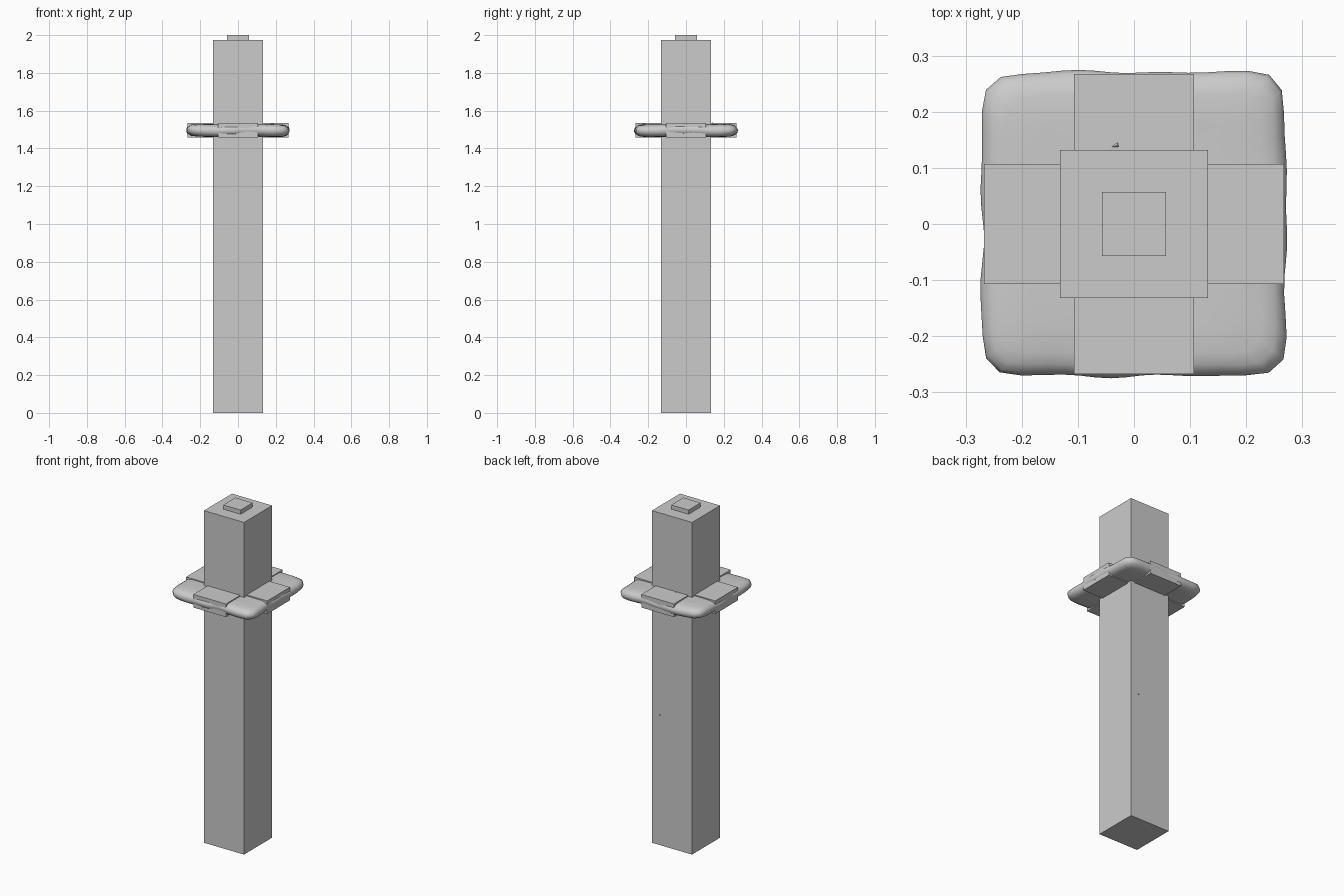
import bpy, bmesh, math

if "Cube" in bpy.data.objects:
    bpy.data.objects.remove(bpy.data.objects["Cube"])


def mesh_object(name, bm):
    bmesh.ops.recalc_face_normals(bm, faces=bm.faces)
    me = bpy.data.meshes.new(name)
    bm.to_mesh(me)
    bm.free()
    ob = bpy.data.objects.new(name, me)
    bpy.context.collection.objects.link(ob)
    return ob


def box(name, lo, hi):
    bm = bmesh.new()
    bmesh.ops.create_cube(bm, size=1)
    for v in bm.verts:
        v.co = [lo[i] + (v.co[i] + 0.5) * (hi[i] - lo[i]) for i in range(3)]
    return mesh_object(name, bm)


def chip(name, points):
    bm = bmesh.new()
    for p in points:
        bm.verts.new(p)
    bmesh.ops.convex_hull(bm, input=bm.verts)
    return mesh_object(name, bm)


# Post and small top block
W = 0.132
box("post", (-W, -W, 0), (W, W, 1.975))
box("top_block", (-0.057, -0.057, 1.97), (0.057, 0.057, 2.0))

# Four flat plates around the post
P, R, Z0, Z1 = 0.107, 0.267, 1.457, 1.535
box("plate_right", (W, -P, Z0), (R, P, Z1))
box("plate_left", (-R, -P, Z0), (-W, P, Z1))
box("plate_back", (-P, W, Z0), (P, R, Z1))
box("plate_front", (-P, -R, Z0), (P, -W, Z1))

# Lumpy soft collar: rounded-square rings stacked with a rounded edge
N = 64
profile = [(0.13, 1.463), (0.17, 1.462), (0.22, 1.462), (0.245, 1.465),
           (0.262, 1.474), (0.270, 1.487), (0.271, 1.500), (0.266, 1.513),
           (0.252, 1.523), (0.23, 1.528), (0.18, 1.529), (0.13, 1.529)]
bm = bmesh.new()
rings = []
for size, z in profile:
    ring = []
    for k in range(N):
        a = 2 * math.pi * (k + 0.5) / N
        c, s = math.cos(a), math.sin(a)
        r = size / (abs(c) ** 11 + abs(s) ** 11) ** (1 / 11)
        edge = (size - 0.13) / 0.14
        r += edge * (0.002 * math.sin(7 * a + 1) + 0.002 * math.sin(12 * a + z * 40))
        dz = 0.003 * edge * math.sin(5 * a + 2)
        ring.append(bm.verts.new((r * c, r * s, z + dz)))
    rings.append(ring)
for lower, upper in zip(rings, rings[1:]):
    for k in range(N):
        j = (k + 1) % N
        bm.faces.new((lower[k], lower[j], upper[j], upper[k]))
bm.faces.new(rings[0][::-1])
bm.faces.new(rings[-1])
for f in bm.faces:
    f.smooth = True
mesh_object("soft_collar", bm)

# Tiny chips: one poking through the back plate, one on the post's back face
chip("plate_chip", [(-0.058, 0.132, 1.53), (-0.022, 0.132, 1.53),
                    (-0.028, 0.154, 1.53), (-0.03, 0.14, 1.538)])
chip("post_chip", [(0.074, 0.131, 0.77), (0.086, 0.131, 0.77),
                   (0.08, 0.131, 0.78), (0.08, 0.136, 0.773)])
